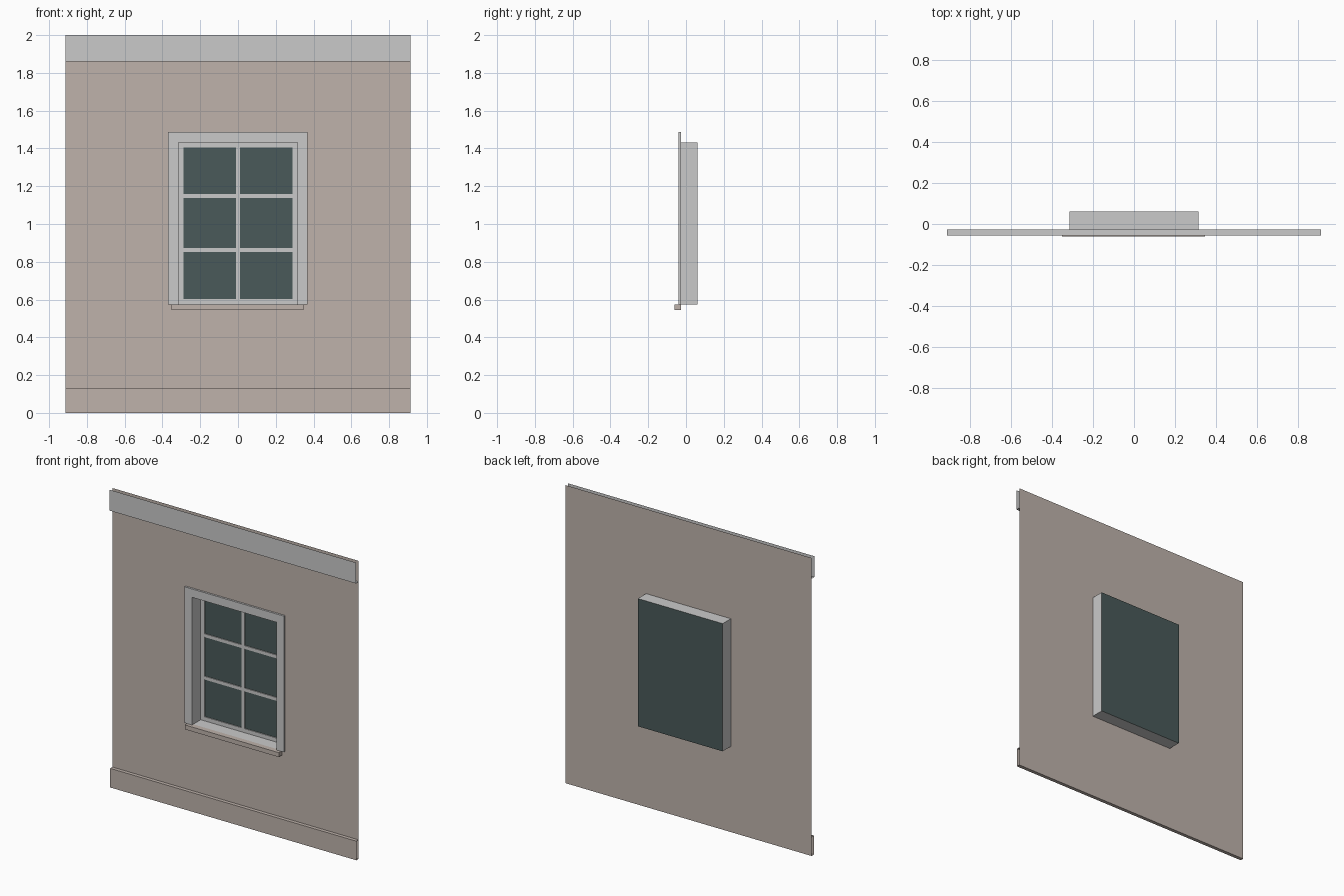
import bpy, bmesh

cube = bpy.data.objects.get("Cube")
if cube:
    bpy.data.objects.remove(cube, do_unlink=True)


def material(name, rgb):
    m = bpy.data.materials.new(name)
    m.use_nodes = True
    m.diffuse_color = (*rgb, 1)
    m.node_tree.nodes["Principled BSDF"].inputs["Base Color"].default_value = (*rgb, 1)
    return m


PLASTER = material("warm plaster", (0.52, 0.45, 0.41))
GREY = material("light grey paint", (0.59, 0.59, 0.59))
GLASS = material("dark glass", (0.068, 0.102, 0.1))

HALF, TOP = 0.914, 2.0              # wall extents
WALL, BACK = -0.026, 0.061          # wall plane and window back
OPEN, LOW, HIGH = 0.315, 0.575, 1.432   # window opening
SIDES = {"left": (0, 1), "right": (0, -1), "back": (1, 1),
         "front": (1, -1), "top": (2, 1), "bottom": (2, -1)}


def build(name, boxes, mat, skip=()):
    """Boxes given as (x range, y range, z range), leaving out the skipped sides."""
    bm = bmesh.new()
    for ranges in boxes:
        part = bmesh.ops.create_cube(bm, size=1)
        for v in part["verts"]:
            v.co = [lo if c < 0 else hi for c, (lo, hi) in zip(v.co, ranges)]
    bm.normal_update()
    gone = [f for f in bm.faces
            if any(f.normal[a] * s > 0.9 for a, s in (SIDES[k] for k in skip))]
    bmesh.ops.delete(bm, geom=gone, context='FACES')
    mesh = bpy.data.meshes.new(name)
    bm.to_mesh(mesh)
    bm.free()
    mesh.materials.append(mat)
    obj = bpy.data.objects.new(name, mesh)
    bpy.context.collection.objects.link(obj)
    return obj


# Single-sheet wall around the opening
sheet = (WALL, WALL + 0.001)
only_front = ("left", "right", "back", "top", "bottom")
build("wall", [((-HALF, -OPEN), sheet, (0, TOP)),
               ((OPEN, HALF), sheet, (0, TOP)),
               ((-OPEN, OPEN), sheet, (0, LOW)),
               ((-OPEN, OPEN), sheet, (HIGH, TOP))], PLASTER, only_front)

# Open-ended bands along the top and foot of the wall
build("top_band", [((-HALF, HALF), (-0.056, WALL), (1.86, TOP))], GREY,
      ("left", "right", "back", "top"))
build("base_band", [((-HALF, HALF), (-0.05, WALL), (0, 0.128))], PLASTER,
      ("left", "right", "back"))

# Window recess
build("window_recess", [((-OPEN, OPEN), (WALL, BACK), (LOW, HIGH))], GREY,
      ("front", "back"))

# Casing on both sides and over the opening
casing_y = (-0.039, WALL)
build("casing", [((-0.37, -OPEN), casing_y, (LOW, HIGH)),
                 ((OPEN, 0.367), casing_y, (LOW, HIGH)),
                 ((-0.37, 0.367), casing_y, (HIGH, 1.488))], GREY, ("back",))

# Sill
build("sill", [((-0.351, 0.346), (-0.062, WALL), (0.545, LOW))], PLASTER, ("back",))

# Glass sheet
build("glass", [((-OPEN, OPEN), (BACK - 0.001, BACK), (LOW, HIGH))], GLASS,
      ("left", "right", "top", "bottom"))

# Sash frame and glazing bars
sash_y = (BACK - 0.007, BACK - 0.001)
rail = 0.027
bars = [((-OPEN, -OPEN + rail), sash_y, (LOW, HIGH)),
        ((OPEN - rail, OPEN), sash_y, (LOW, HIGH)),
        ((-OPEN, OPEN), sash_y, (LOW, LOW + rail)),
        ((-OPEN, OPEN), sash_y, (HIGH - rail, HIGH)),
        ((-0.01, 0.01), sash_y, (LOW, HIGH))]
bars += [((-OPEN, OPEN), sash_y, (z - 0.011, z + 0.011)) for z in (0.863, 1.148)]
build("sash", bars, GREY, ("back",))
